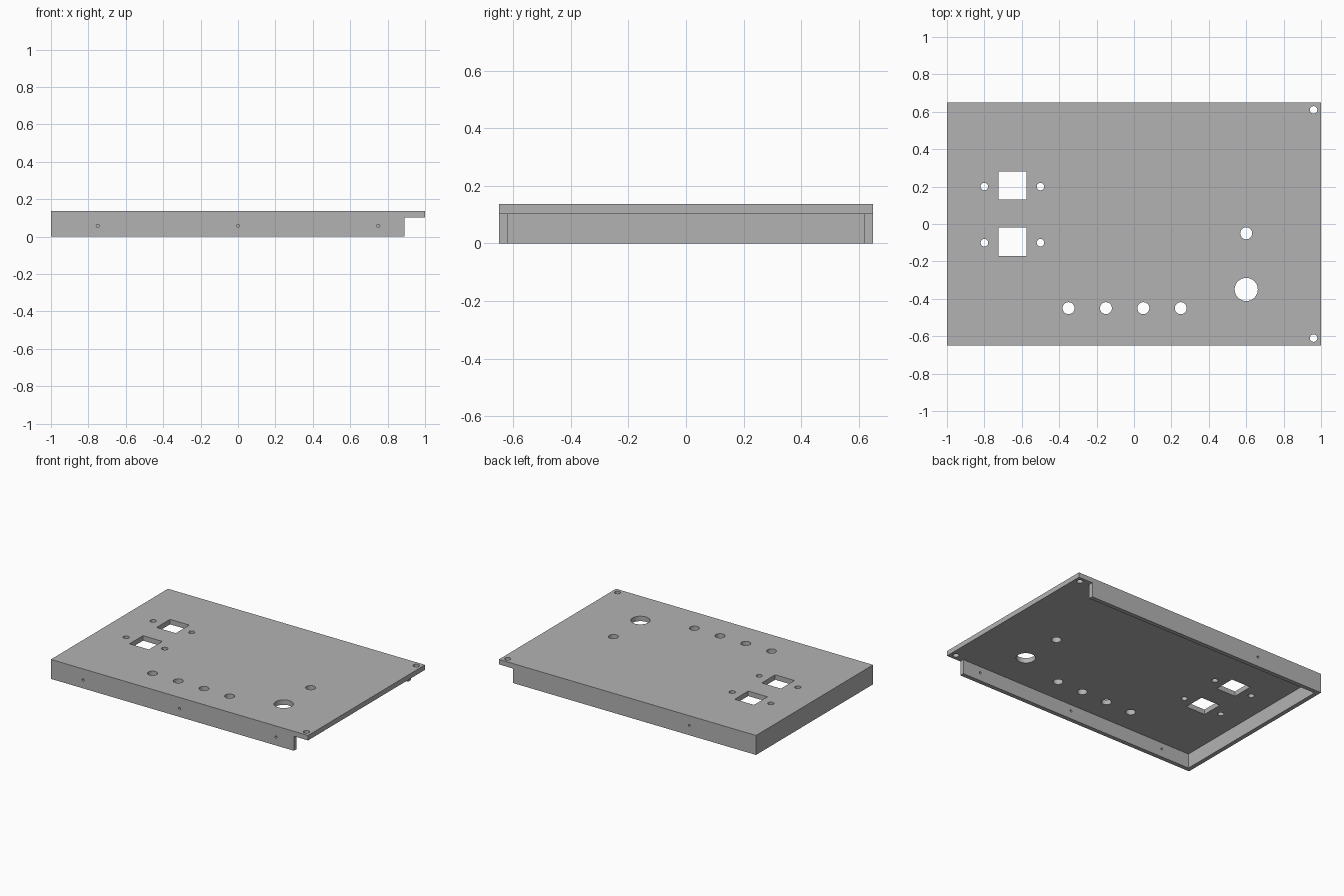
import bpy

if "Cube" in bpy.data.objects:
    bpy.data.objects.remove(bpy.data.objects["Cube"], do_unlink=True)

LENGTH, HALF_WIDTH, HEIGHT = 2.0, 0.65, 0.137
UNDERSIDE, WALL, WALL_END = 0.102, 0.03, 0.89

grey = bpy.data.materials.new("plain_grey")
grey.use_nodes = True
grey.diffuse_color = (0.45, 0.45, 0.45, 1)
grey.node_tree.nodes["Principled BSDF"].inputs["Base Color"].default_value = grey.diffuse_color


def box(name, low, high):
    """Box between two opposite corners."""
    bpy.ops.mesh.primitive_cube_add(
        size=1, location=[(a + b) / 2 for a, b in zip(low, high)])
    ob = bpy.context.object
    ob.name = name
    ob.scale = [b - a for a, b in zip(low, high)]
    bpy.ops.object.transform_apply(location=True, rotation=True, scale=True)
    ob.data.materials.append(grey)
    return ob


def drill(name, location, radius, depth, tilt=0.0):
    """Round cutter, upright unless tilted."""
    bpy.ops.mesh.primitive_cylinder_add(
        vertices=32, radius=radius, depth=depth, location=location, rotation=(tilt, 0, 0))
    ob = bpy.context.object
    ob.name = name
    ob.data.materials.append(grey)
    return ob


# Solid block that becomes the folded panel
panel = box("panel_cover", (-LENGTH / 2, -HALF_WIDTH, 0), (LENGTH / 2, HALF_WIDTH, HEIGHT))

# Hollow underside and open overhanging end
inner = HALF_WIDTH - WALL
cutters = [
    box("cavity_cutter", (-LENGTH / 2 + WALL, -inner, -0.1), (1.2, inner, UNDERSIDE)),
    box("overhang_cutter", (WALL_END, -1, -0.1), (1.3, 1, UNDERSIDE)),
]

# Two square openings, each flanked by screw holes
for y in (0.205, -0.095):
    cutters.append(box("square_cutter", (-0.725, y - 0.075, 0.05), (-0.575, y + 0.075, 0.2)))
holes = [(x, y, 0.02) for x in (-0.8, -0.5) for y in (0.2, -0.1)]

# Row of button holes, round openings and corner screw holes
holes += [(-0.35 + 0.2 * i, -0.45, 0.032) for i in range(4)]
holes += [(0.6, -0.05, 0.032), (0.6, -0.35, 0.062)]
holes += [(0.96, side * 0.61, 0.02) for side in (-1, 1)]
for x, y, r in holes:
    cutters.append(drill("hole_cutter", (x, y, 0.12), r, 0.12))

# Small screw holes through the long walls
for x, y, z in ((-0.75, -1, 0.058), (0, -1, 0.058), (0.75, -1, 0.058), (-0.48, 1, 0.068)):
    cutters.append(drill("wall_hole_cutter", (x, y * HALF_WIDTH, z), 0.008, 0.15, 1.5708))

# Cut everything and discard the cutters
bpy.ops.object.select_all(action='DESELECT')
panel.select_set(True)
bpy.context.view_layer.objects.active = panel
for cutter in cutters:
    cutter.hide_render = True
    cut = panel.modifiers.new("cut", 'BOOLEAN')
    cut.operation = 'DIFFERENCE'
    cut.solver = 'EXACT'
    cut.object = cutter
    bpy.ops.object.modifier_apply(modifier=cut.name)
    bpy.data.objects.remove(cutter, do_unlink=True)

bpy.ops.object.shade_smooth_by_angle()
